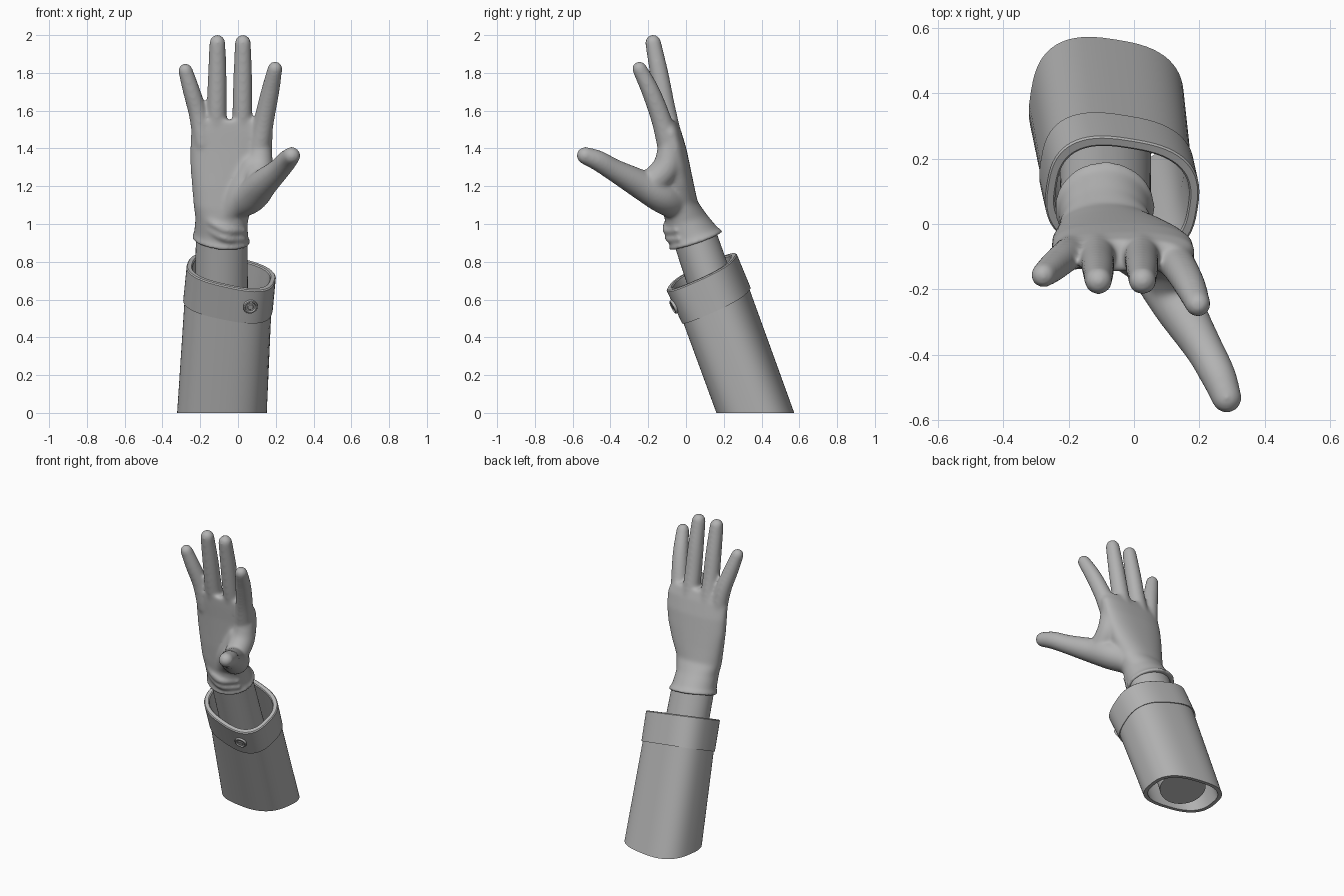
import bpy, bmesh, math
from mathutils import Vector, Matrix

cube = bpy.data.objects.get("Cube")
if cube:
    bpy.data.objects.remove(cube, do_unlink=True)

grey = bpy.data.materials.new("light_grey")
grey.use_nodes = True
COLOUR = (0.45, 0.45, 0.45, 1)
grey.diffuse_color = COLOUR
grey.node_tree.nodes["Principled BSDF"].inputs["Base Color"].default_value = COLOUR


def make_object(name, bm):
    bmesh.ops.recalc_face_normals(bm, faces=bm.faces)
    mesh = bpy.data.meshes.new(name)
    bm.to_mesh(mesh)
    bm.free()
    obj = bpy.data.objects.new(name, mesh)
    mesh.materials.append(grey)
    bpy.context.collection.objects.link(obj)
    return obj


def shade(obj, angle=40):
    bpy.ops.object.select_all(action='DESELECT')
    obj.select_set(True)
    bpy.context.view_layer.objects.active = obj
    bpy.ops.object.shade_smooth_by_angle(angle=math.radians(angle))


def bridge(bm, rings, closed=False):
    """Skin a list of vertex rings; closed joins the last to the first."""
    pairs = list(zip(rings, rings[1:]))
    if closed:
        pairs.append((rings[-1], rings[0]))
    for a, b in pairs:
        n = len(a)
        for i in range(n):
            bm.faces.new((a[i], a[(i + 1) % n], b[(i + 1) % n], b[i]))
    if not closed:
        bm.faces.new(rings[0])
        bm.faces.new(rings[-1])


def section(bm, x, y, z, rx, ry, sx=0, sy=0, power=2, turn=0, n=64):
    """Superellipse ring in plan, tilted by the slopes sx and sy."""
    verts = []
    for i in range(n):
        a = math.tau * i / n
        c, s = math.cos(a), math.sin(a)
        u = rx * math.copysign(abs(c) ** (2 / power), c)
        v = ry * math.copysign(abs(s) ** (2 / power), s)
        dx = u * math.cos(turn) - v * math.sin(turn)
        dy = u * math.sin(turn) + v * math.cos(turn)
        verts.append(bm.verts.new((x + dx, y + dy, z + sx * dx + sy * dy)))
    return verts


def smooth_path(points, steps=6):
    """Catmull-Rom interpolation of (x, y, z, radius) points."""
    p = [Vector(q) for q in points]
    p = [2 * p[0] - p[1]] + p + [2 * p[-1] - p[-2]]
    out = []
    for i in range(1, len(p) - 2):
        a, b, c, d = p[i - 1:i + 3]
        for k in range(steps):
            t = k / steps
            out.append(0.5 * (2 * b + (c - a) * t + (2 * a - 5 * b + 4 * c - d) * t * t
                              + (3 * b - a - 3 * c + d) * t ** 3))
    return out + [p[-2]]


def limb(bm, *points):
    """Tapered tube with ball ends along a smooth path."""
    path = smooth_path(points)
    rings = []
    for i, q in enumerate(path):
        ahead = path[min(i + 1, len(path) - 1)] - path[max(i - 1, 0)]
        rot = ahead.to_3d().to_track_quat('Z', 'Y')
        rings.append([bm.verts.new(q.to_3d() + rot @ Vector((
            q.w * math.cos(math.tau * k / 20), q.w * math.sin(math.tau * k / 20), 0)))
            for k in range(20)])
    bridge(bm, rings)
    for q in (path[0], path[-1]):
        bmesh.ops.create_icosphere(bm, subdivisions=3, radius=q.w,
                                   matrix=Matrix.Translation(q.to_3d()))


# Sleeve with a raised cuff, hollow inside
bm = bmesh.new()
TURN = -0.16
WALL = 0.024
base = (-0.085, 0.367, 0, 0.234, 0.200, 0, 0)
seam = (-0.053, 0.158, 0.574, 0.228, 0.168, -0.13, 0.46)
rim = (-0.036, 0.082, 0.748, 0.228, 0.173, -0.15, 0.46)


def sleeve_ring(row, grow):
    x, y, z, rx, ry, sx, sy = row
    return section(bm, x, y, z, rx + grow, ry + grow, sx, sy, 2.7, TURN)


def raised(row, dy, dz):
    return (row[0], row[1] + dy, row[2] + dz) + row[3:]


rings = [sleeve_ring(base, 0), sleeve_ring(seam, 0),
         sleeve_ring(raised(seam, 0.002, -0.004), 0.007),
         sleeve_ring(raised(rim, 0.002, -0.006), 0.006), sleeve_ring(rim, 0.001),
         sleeve_ring(rim, -WALL + 0.005), sleeve_ring(raised(rim, 0.002, -0.006), -WALL),
         sleeve_ring(seam, -WALL), sleeve_ring(base, -WALL)]
bridge(bm, rings, closed=True)
sleeve = make_object("sleeve", bm)
shade(sleeve, 35)

# Cuff button: disc, raised rim and centre boss, seated on the cuff
bpy.context.view_layer.update()
hit, spot, normal, _ = sleeve.ray_cast(Vector((0.065, -1, 0.564)), Vector((0, 1, 0)))
seat = Matrix.Translation(spot) @ normal.to_track_quat('Z', 'Y').to_matrix().to_4x4()
bm = bmesh.new()
profile = [(0.036, -0.01), (0.039, 0.006), (0.036, 0.012), (0.030, 0.013),
           (0.025, 0.007), (0.017, 0.007), (0.014, 0.011), (0.005, 0.011)]
bridge(bm, [section(bm, 0, 0, h, r, r, n=32) for r, h in profile])
bmesh.ops.transform(bm, matrix=seat, verts=bm.verts)
shade(make_object("cuff_button", bm), 50)

# Forearm inside the sleeve
bm = bmesh.new()
bridge(bm, [section(bm, *row, 0, 0.35) for row in (
    (-0.095, 0.355, 0.055, 0.150, 0.128),
    (-0.088, 0.16, 0.6, 0.140, 0.114),
    (-0.086, 0.05, 0.92, 0.137, 0.110))])
shade(make_object("forearm", bm))

# Gloved hand: palm and flared wrist
bm = bmesh.new()
palm = [(-0.089, 0.05, 0.915, 0.147, 0.134, -0.10, 0.34, 2),
        (-0.089, 0.032, 0.955, 0.142, 0.122, -0.10, 0.34, 2),
        (-0.087, 0.0, 1.02, 0.138, 0.108, -0.08, 0.3, 2.1),
        (-0.080, -0.028, 1.10, 0.155, 0.090, 0, 0.2, 2.2),
        (-0.060, -0.042, 1.20, 0.183, 0.084, 0, 0.1, 2.3),
        (-0.046, -0.054, 1.30, 0.206, 0.077, 0, 0, 2.3),
        (-0.036, -0.067, 1.40, 0.217, 0.069, 0, 0, 2.4),
        (-0.031, -0.084, 1.49, 0.217, 0.059, 0, 0, 2.5),
        (-0.034, -0.098, 1.55, 0.192, 0.048, 0, 0, 2.5)]
bridge(bm, [section(bm, *row) for row in palm])

# Four fingers
limb(bm, (-0.185, -0.08, 1.43, 0.053), (-0.211, -0.10, 1.58, 0.050),
     (-0.248, -0.132, 1.71, 0.046), (-0.278, -0.157, 1.812, 0.039))
for x in (-0.112, 0.023):
    limb(bm, (x, -0.08, 1.48, 0.055), (x, -0.110, 1.62, 0.053),
         (x + 0.002, -0.139, 1.78, 0.050), (x + 0.003, -0.174, 1.960, 0.043))
limb(bm, (0.11, -0.09, 1.40, 0.060), (0.138, -0.13, 1.55, 0.054),
     (0.170, -0.186, 1.70, 0.049), (0.196, -0.246, 1.822, 0.040))

# Thumb, its fleshy mound and the web towards the palm
limb(bm, (-0.01, -0.05, 1.10, 0.080), (0.07, -0.13, 1.150, 0.090),
     (0.135, -0.25, 1.215, 0.077), (0.213, -0.38, 1.285, 0.060),
     (0.258, -0.465, 1.335, 0.055), (0.284, -0.533, 1.362, 0.047))
limb(bm, (-0.05, -0.05, 1.07, 0.075), (0.02, -0.085, 1.17, 0.085), (0.08, -0.095, 1.30, 0.075))
limb(bm, (0.118, -0.085, 1.41, 0.062), (0.112, -0.105, 1.30, 0.074), (0.11, -0.18, 1.215, 0.074))

# Slanting wrist folds and rolled hem
for drop in (0, 0.045):
    limb(bm, (-0.215, 0.0, 1.07 - drop, 0.014),
         (-0.15, -0.085 + drop * 0.3, 1.015 - drop, 0.020),
         (-0.06, -0.105 + drop * 0.3, 0.968 - drop, 0.021),
         (0.03, -0.05 + drop * 0.3, 0.965 - drop, 0.014))
hem = [(-0.089 + 0.143 * math.cos(a), 0.05 + 0.130 * math.sin(a),
        0.918 - 0.014 * math.cos(a) + 0.044 * math.sin(a), 0.013)
       for a in (math.tau * k / 16 for k in range(17))]
limb(bm, *hem)
hand = make_object("gloved_hand", bm)
shade(hand, 180)

# Merge the hand into one soft surface
remesh = hand.modifiers.new("merge", 'REMESH')
remesh.mode = 'VOXEL'
remesh.voxel_size = 0.008
remesh.use_smooth_shade = True
soften = hand.modifiers.new("soften", 'SMOOTH')
soften.factor = 0.5
soften.iterations = 24
for name in ("merge", "soften"):
    bpy.ops.object.modifier_apply(modifier=name)
